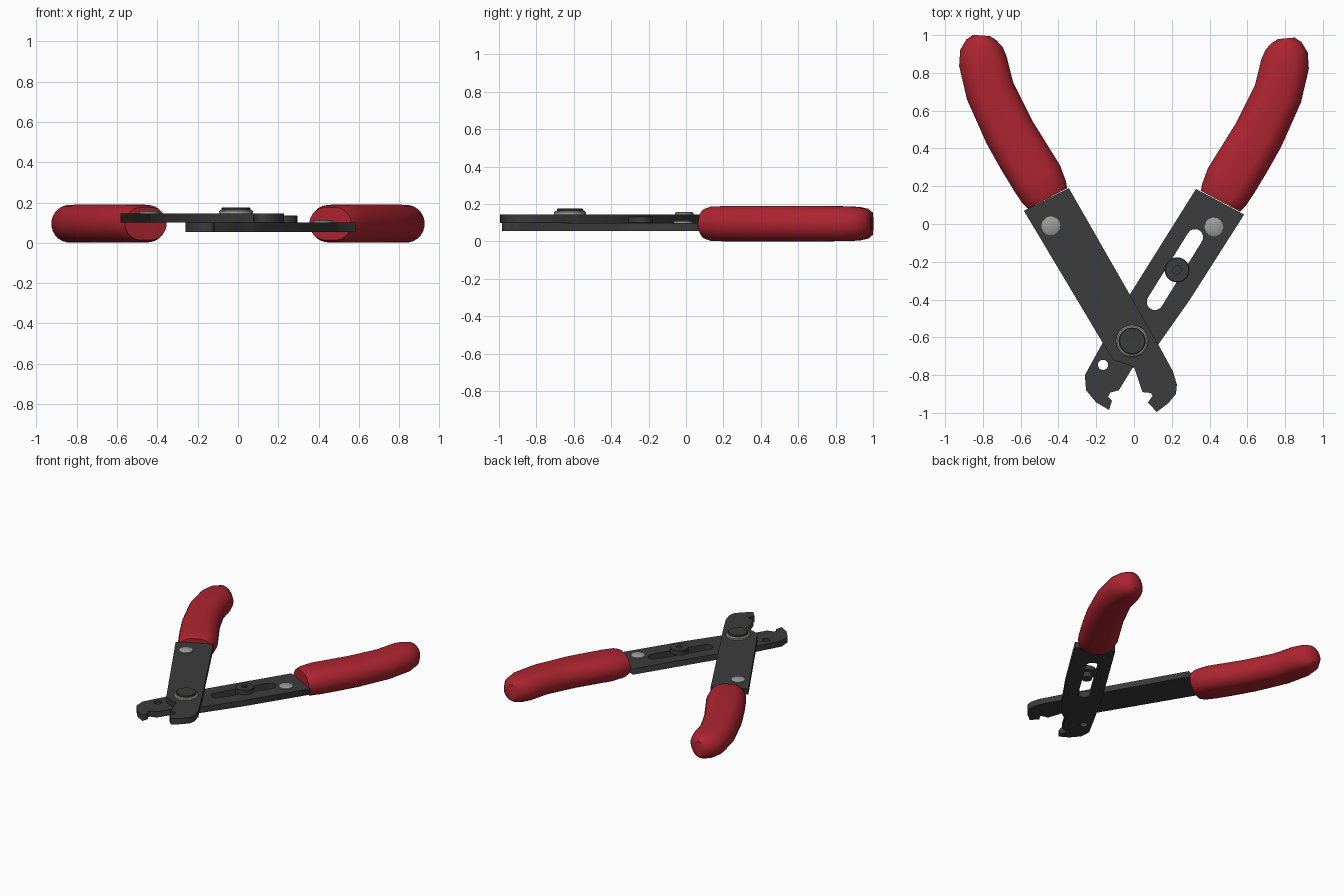
import bpy, bmesh, math
from mathutils import Vector

cube = bpy.data.objects.get("Cube")
if cube:
    bpy.data.objects.remove(cube, do_unlink=True)


def material(name, color):
    m = bpy.data.materials.new(name)
    m.use_nodes = True
    m.diffuse_color = (*color, 1)
    bsdf = m.node_tree.nodes["Principled BSDF"]
    bsdf.inputs["Base Color"].default_value = (*color, 1)
    bsdf.inputs["Roughness"].default_value = 0.5
    return m


RED = material("red rubber", (0.42, 0.018, 0.03))
DARK = material("dark steel", (0.045, 0.045, 0.045))
SILVER = material("bright steel", (0.34, 0.34, 0.33))


def add(name, data, mat):
    ob = bpy.data.objects.new(name, data)
    bpy.context.collection.objects.link(ob)
    data.materials.append(mat)
    bpy.ops.object.select_all(action="DESELECT")
    ob.select_set(True)
    bpy.context.view_layer.objects.active = ob
    return ob


def circle(cx, cy, r, n=20):
    return [(cx + r * math.cos(2 * math.pi * i / n),
             cy + r * math.sin(2 * math.pi * i / n)) for i in range(n)]


def slot(a, b, r, n=8):
    """Rounded slot outline between two end centres."""
    d = Vector(b) - Vector(a)
    base = math.atan2(d.y, d.x)
    pts = []
    for c, start in ((b, base - math.pi / 2), (a, base + math.pi / 2)):
        for i in range(n + 1):
            t = start + math.pi * i / n
            pts.append((c[0] + r * math.cos(t), c[1] + r * math.sin(t)))
    return pts


def plate(name, outline, holes, z0, z1):
    """Flat steel plate with holes, extruded from a filled outline."""
    cu = bpy.data.curves.new(name, "CURVE")
    cu.dimensions, cu.fill_mode = "2D", "BOTH"
    cu.extrude = (z1 - z0) / 2
    for loop in [outline] + holes:
        sp = cu.splines.new("POLY")
        sp.points.add(len(loop) - 1)
        for p, (x, y) in zip(sp.points, loop):
            p.co = (x, y, 0, 1)
        sp.use_cyclic_u = True
    ob = add(name, cu, DARK)
    ob.location.z = (z0 + z1) / 2
    bpy.ops.object.convert(target="MESH")


def lathe(name, profile, x, y, mat, n=32):
    """Turned part from (radius, height) points."""
    bm = bmesh.new()
    vs = [bm.verts.new((r, 0, z)) for r, z in profile]
    es = [bm.edges.new(p) for p in zip(vs, vs[1:])]
    bmesh.ops.spin(bm, geom=vs + es, cent=(0, 0, 0), axis=(0, 0, 1),
                   angle=2 * math.pi, steps=n)
    bmesh.ops.remove_doubles(bm, verts=bm.verts, dist=0.0005)
    bmesh.ops.recalc_face_normals(bm, faces=bm.faces)
    me = bpy.data.meshes.new(name)
    bm.to_mesh(me)
    bm.free()
    ob = add(name, me, mat)
    ob.location = (x, y, 0)
    bpy.ops.object.shade_smooth_by_angle(angle=math.radians(35))


def grip(name, side, dy):
    """Curved grip lofted through rounded sections."""
    # x, y, half width, half height
    stations = [(0.458, 0.135, 0.118, 0.082), (0.475, 0.167, 0.130, 0.092),
                (0.513, 0.243, 0.140, 0.095), (0.585, 0.360, 0.139, 0.095),
                (0.660, 0.487, 0.136, 0.095), (0.762, 0.704, 0.131, 0.095),
                (0.800, 0.862, 0.129, 0.094), (0.808, 0.930, 0.113, 0.090),
                (0.808, 0.975, 0.080, 0.080), (0.806, 0.998, 0.045, 0.060)]
    centres = [Vector((side * x, y + dy, 0.095)) for x, y, w, h in stations]
    bm = bmesh.new()
    rings, n = [], 24
    for i, (x, y, w, h) in enumerate(stations):
        t = centres[min(i + 1, len(centres) - 1)] - centres[max(i - 1, 0)]
        across = Vector((t.y, -t.x, 0)).normalized()
        r = min(0.095, w)
        ring = []
        for k in range(n):
            a = 2 * math.pi * (k + 0.5) / n
            u = r * math.cos(a) + math.copysign(w - r, math.cos(a))
            ring.append(bm.verts.new(centres[i] + across * u
                                     + Vector((0, 0, h * math.sin(a)))))
        rings.append(ring)
    for a, b in zip(rings, rings[1:]):
        for k in range(n):
            j = (k + 1) % n
            bm.faces.new((a[k], a[j], b[j], b[k]))
    bm.faces.new(rings[0])
    bm.faces.new(rings[-1])
    bmesh.ops.recalc_face_normals(bm, faces=bm.faces)
    me = bpy.data.meshes.new(name)
    bm.to_mesh(me)
    bm.free()
    add(name, me, RED)
    bpy.ops.object.shade_smooth_by_angle(angle=math.radians(45))


# Crossing steel arms with notched jaws
MID, LOW, TOP = 0.10, 0.055, 0.145
plate("upper_arm",
      [(-0.345, 0.19), (0.127, -0.635), (0.206, -0.78), (0.227, -0.85),
       (0.222, -0.90), (0.18, -0.95), (0.12, -0.995), (0.074, -0.945),
       (0.098, -0.91), (0.09, -0.895), (0.045, -0.89), (0.0, -0.757),
       (-0.11, -0.72), (-0.153, -0.65), (-0.583, 0.07)],
      [], MID, TOP)
plate("lower_arm",
      [(0.328, 0.185), (-0.02, -0.37), (-0.175, -0.645), (-0.26, -0.80),
       (-0.254, -0.88), (-0.2, -0.945), (-0.132, -0.984), (-0.116, -0.935),
       (-0.137, -0.915), (-0.127, -0.893), (-0.08, -0.88), (-0.01, -0.765),
       (0.06, -0.72), (0.127, -0.64), (0.296, -0.40), (0.583, 0.05)],
      [slot((0.11, -0.413), (0.323, -0.07), 0.043),
       circle(-0.164, -0.746, 0.027)], LOW, MID)

# Rubber grips
grip("right_grip", -1, 0)
grip("left_grip", 1, -0.015)

# Pivot washer and pin
lathe("pivot_washer", [(0, 0.143), (0.085, 0.143), (0.085, 0.157),
                       (0.078, 0.163), (0, 0.163)], -0.01, -0.62, SILVER)
lathe("pivot_pin", [(0, 0.15), (0.071, 0.15), (0.071, 0.172),
                    (0.066, 0.176), (0, 0.176)], -0.01, -0.62, DARK)

# Rivets by the grips
for name, x, y, z in (("right_rivet", -0.44, -0.01, TOP),
                      ("left_rivet", 0.423, -0.016, MID)):
    lathe(name, [(0, z - 0.005), (0.05, z - 0.005), (0.05, z + 0.008),
                 (0.042, z + 0.013), (0, z + 0.013)], x, y, SILVER)

# Sliding stop screw with a socket in its head
lathe("stop_screw", [(0, 0.06), (0.036, 0.06), (0.036, 0.101), (0.066, 0.101),
                     (0.066, 0.132), (0.062, 0.136), (0.022, 0.136),
                     (0.022, 0.122), (0, 0.122)], 0.228, -0.243, DARK)
